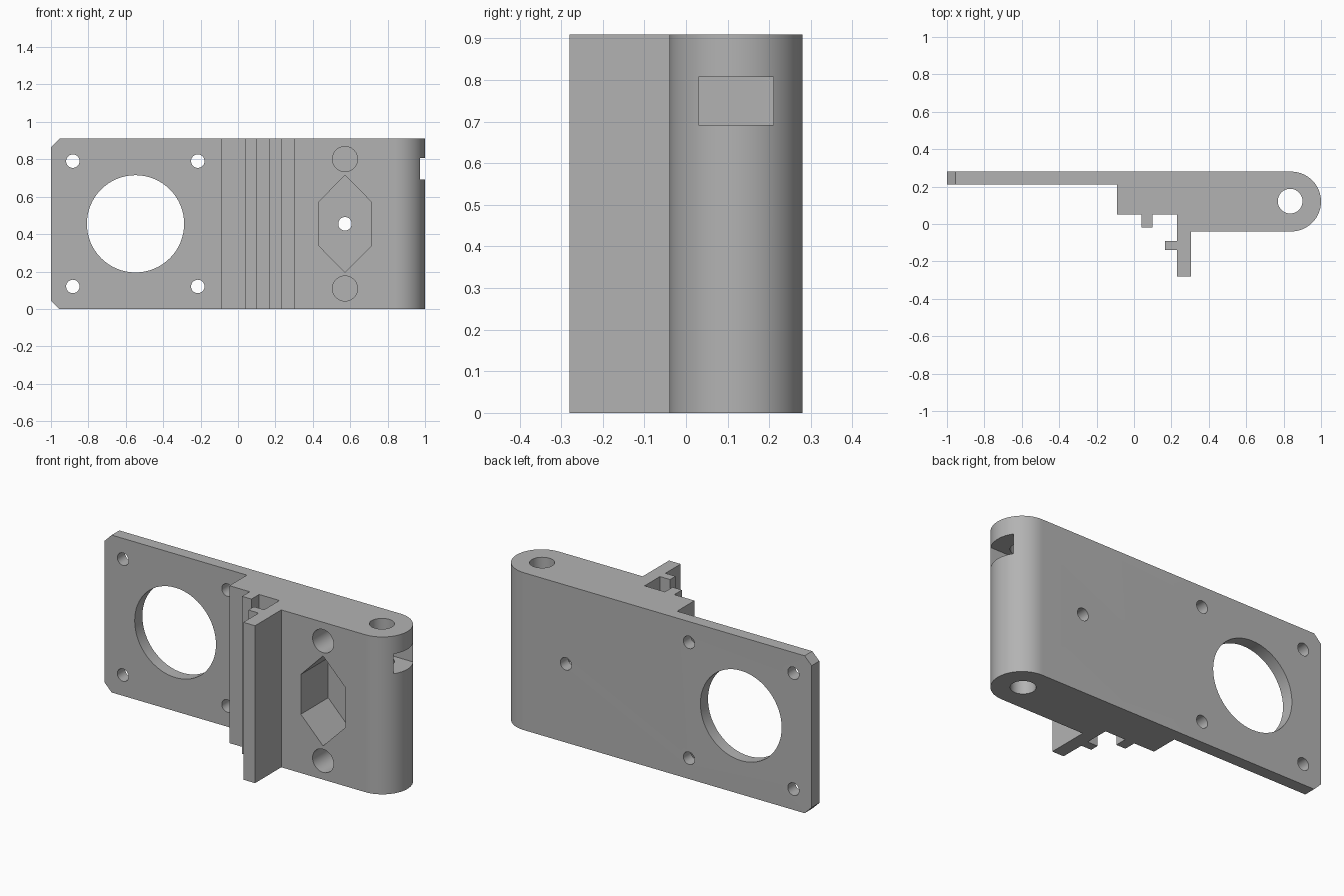
import bpy
import bmesh
from math import cos, sin, pi, radians

cube = bpy.data.objects.get("Cube")
if cube:
    bpy.data.objects.remove(cube, do_unlink=True)

HEIGHT = 0.91
MID = HEIGHT / 2
BACK = 0.28

grey = bpy.data.materials.new("plain grey")
grey.use_nodes = True
grey.diffuse_color = (0.45, 0.45, 0.45, 1)
grey.node_tree.nodes["Principled BSDF"].inputs["Base Color"].default_value = grey.diffuse_color


def prism(name, outline, start, end, axis="z"):
    """Extrude an outline along z, or an x/z outline along y."""
    def place(p, d):
        return (p[0], p[1], d) if axis == "z" else (p[0], d, p[1])
    bm = bmesh.new()
    face = bm.faces.new([bm.verts.new(place(p, start)) for p in outline])
    new = bmesh.ops.extrude_face_region(bm, geom=[face])["geom"]
    shift = (0, 0, end - start) if axis == "z" else (0, end - start, 0)
    bmesh.ops.translate(bm, vec=shift, verts=[v for v in new if isinstance(v, bmesh.types.BMVert)])
    bmesh.ops.recalc_face_normals(bm, faces=bm.faces)
    mesh = bpy.data.meshes.new(name)
    bm.to_mesh(mesh)
    bm.free()
    mesh.materials.append(grey)
    obj = bpy.data.objects.new(name, mesh)
    bpy.context.collection.objects.link(obj)
    return obj


def arc(cx, cy, r, a0=0, a1=2 * pi, n=64, closed=True):
    steps = n if closed else n + 1
    return [(cx + r * cos(a0 + (a1 - a0) * i / n), cy + r * sin(a0 + (a1 - a0) * i / n))
            for i in range(steps)]


def rect(x0, x1, y0, y1):
    return [(x0, y0), (x1, y0), (x1, y1), (x0, y1)]


# Bracket body: plate, stepped rail block, flange and rounded hinge end
outline = [(-1, BACK), (-1, 0.21), (-0.09, 0.21), (-0.09, 0.05), (0.04, 0.05), (0.04, -0.02),
           (0.1, -0.02), (0.1, 0.05), (0.23, 0.05), (0.23, -0.09), (0.165, -0.09),
           (0.165, -0.14), (0.23, -0.14), (0.23, -BACK), (0.305, -BACK), (0.305, -0.04)]
outline += arc(0.84, 0.12, 0.16, -pi / 2, pi / 2, 40, closed=False)
body = prism("motor_bracket", outline, 0, HEIGHT)

cutters = []


def cut(name, shape, start, end, axis="y"):
    cutters.append(prism(name, shape, start, end, axis))


# Motor opening and its four screw holes
cut("motor_opening", arc(-0.548, MID, 0.26), 0.1, 0.4)
for x in (-0.883, -0.215):
    for side in (-1, 1):
        cut("screw_hole", arc(x, MID + side * 0.335, 0.036, n=40), 0.1, 0.4)

# Chamfered plate corners
for z, s in ((0, 1), (HEIGHT, -1)):
    cut("corner_chamfer", [(-1.05, z - s * 0.05), (-0.905, z - s * 0.05), (-1.05, z + s * 0.095)], 0.1, 0.4)

# Pointed hexagonal pocket, its centre bore and two round recesses
POCKET = 0.21
hexagon = [(0.572, MID + 0.26), (0.43, MID + 0.115), (0.43, MID - 0.115),
           (0.572, MID - 0.26), (0.715, MID - 0.115), (0.715, MID + 0.115)]
cut("hex_pocket", hexagon, -0.1, POCKET)
cut("centre_bore", arc(0.572, MID, 0.036, n=40), 0.1, 0.4)
for side in (-1, 1):
    cut("round_recess", arc(0.572, MID + side * 0.346, 0.067, n=48), -0.1, POCKET)

# Vertical rod bore and the nut slot crossing it
cut("rod_bore", arc(0.835, 0.122, 0.066, n=48), -0.1, HEIGHT + 0.1, "z")
cut("nut_slot", rect(0.73, 1.1, 0.03, 0.21), 0.692, 0.807, "z")

# Carve the body, then drop the cutters
bpy.ops.object.select_all(action="DESELECT")
body.select_set(True)
bpy.context.view_layer.objects.active = body
for cutter in cutters:
    mod = body.modifiers.new(cutter.name, "BOOLEAN")
    mod.operation = "DIFFERENCE"
    mod.solver = "EXACT"
    mod.object = cutter
    bpy.ops.object.modifier_apply(modifier=mod.name)
    bpy.data.objects.remove(cutter, do_unlink=True)

bpy.ops.object.shade_smooth_by_angle(angle=radians(30))
